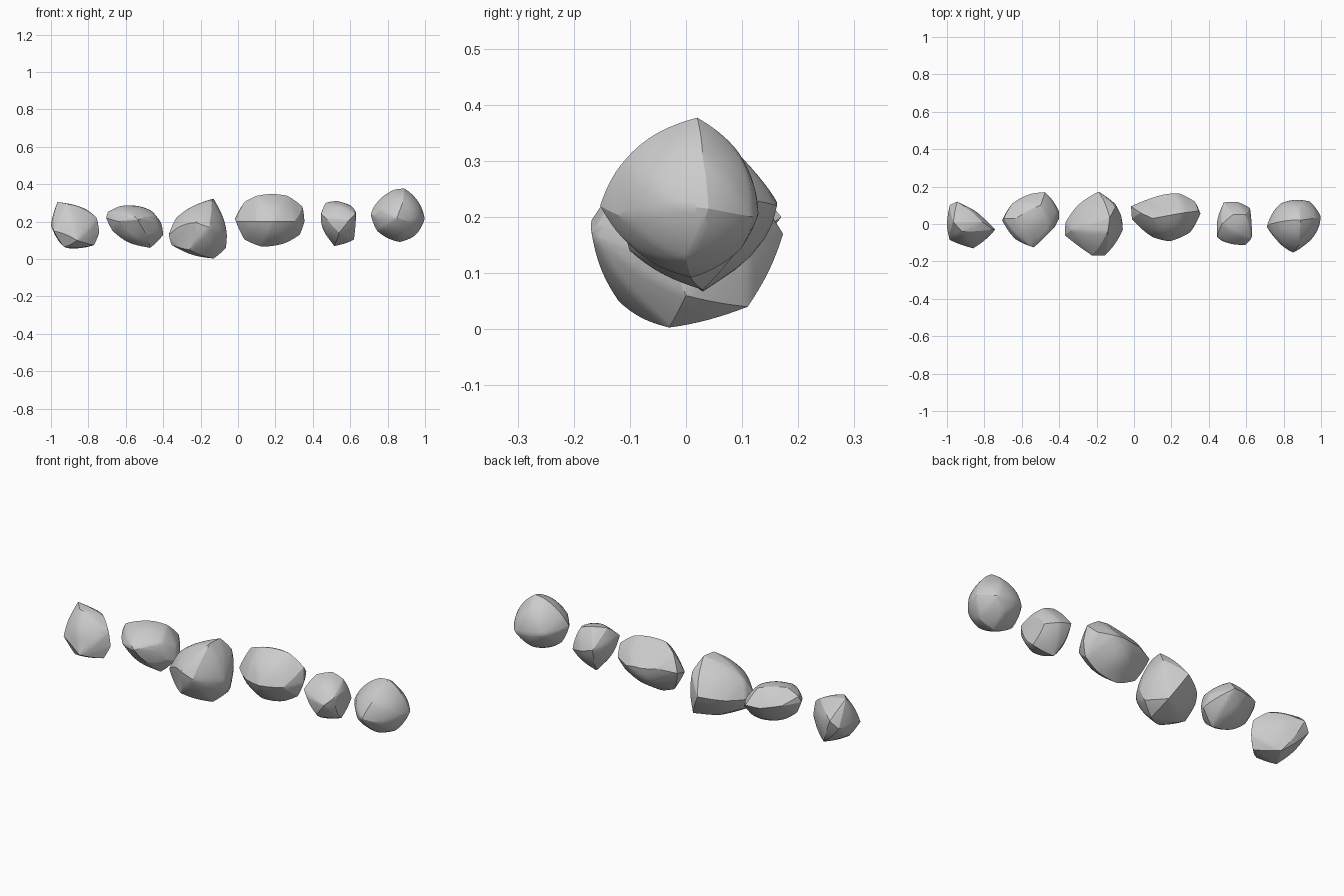
import bpy, bmesh
from mathutils import Vector


def rock(name, pts, bulge, facets=(), steps=8):
    """Convex stone: hull of corner points, faces swelled outward, then flat chips cut."""
    pts = [Vector(p) for p in pts]
    centre = sum(pts, Vector()) / len(pts)
    pts = [p - centre for p in pts]

    # rough hull
    hull = bmesh.new()
    for p in pts:
        hull.verts.new(p)
    bmesh.ops.convex_hull(hull, input=hull.verts[:])
    bmesh.ops.triangulate(hull, faces=hull.faces[:])

    # swell every hull triangle towards a sphere-like surface
    bm = bmesh.new()
    for f in hull.faces:
        a, b, c = [v.co for v in f.verts]
        for i in range(steps + 1):
            for j in range(steps + 1 - i):
                s, t = i / steps, j / steps
                u = 1 - s - t
                p = a * s + b * t + c * u
                r = a.length * s + b.length * t + c.length * u
                bm.verts.new(p * (1 + bulge * (r / p.length - 1)))
    hull.free()
    bmesh.ops.remove_doubles(bm, verts=bm.verts[:], dist=0.0005)
    bmesh.ops.convex_hull(bm, input=bm.verts[:])
    bmesh.ops.delete(bm, geom=[v for v in bm.verts if not v.link_faces], context='VERTS')

    # flat chipped facets, tangent to the hull
    for i, j, k in facets:
        n = (pts[j] - pts[i]).cross(pts[k] - pts[i]).normalized()
        if n.dot(pts[i]) < 0:
            n = -n
        d = max(n.dot(p) for p in pts)
        bmesh.ops.bisect_plane(bm, geom=bm.verts[:] + bm.edges[:] + bm.faces[:],
                               plane_co=n * d, plane_no=n, clear_outer=True)
        edges = [e for e in bm.edges if e.is_boundary]
        if edges:
            bmesh.ops.holes_fill(bm, edges=edges, sides=0)
    bmesh.ops.recalc_face_normals(bm, faces=bm.faces[:])

    mesh = bpy.data.meshes.new(name)
    bm.to_mesh(mesh)
    bm.free()
    ob = bpy.data.objects.new(name, mesh)
    ob.location = centre
    bpy.context.collection.objects.link(ob)
    bpy.ops.object.select_all(action='DESELECT')
    ob.select_set(True)
    bpy.context.view_layer.objects.active = ob
    bpy.ops.object.shade_smooth_by_angle(angle=0.42)


# far left: pointed chip
rock("pointed_stone", [
    (-.965, .01, .305), (-.81, .01, .265), (-1, -.01, .18), (-.985, -.085, .15),
    (-.742, -.03, .14), (-.77, -.05, .075), (-.86, -.13, .10), (-.93, -.07, .065),
    (-.945, .12, .22), (-.985, .10, .18), (-.86, .05, .06), (-.755, -.03, .22),
    (-.92, -.04, .297), (-.81, .035, .2)],
    0.3, [(3, 6, 7)])

# tilted flat lens
rock("flat_stone", [
    (-.705, .02, .22), (-.63, .03, .283), (-.50, .10, .273), (-.475, .17, .2),
    (-.555, .16, .2), (-.65, .11, .22), (-.41, .06, .19), (-.40, .03, .13),
    (-.47, .01, .06), (-.635, -.08, .2), (-.535, -.125, .21), (-.55, -.12, .225),
    (-.445, -.02, .235), (-.485, -.06, .12), (-.58, .03, .095),
    (-.695, .03, .253), (-.67, .01, .15), (-.402, .07, .14)],
    0.4, [(11, 12, 7)])

# large faceted stone
rock("large_stone", [
    (-.13, .035, .322), (-.19, .173, .17), (-.10, .09, .25), (-.06, -.03, .13),
    (-.065, 0, .06), (-.155, -.168, .17), (-.225, -.168, .195), (-.37, -.06, .13),
    (-.33, -.03, .22), (-.23, 0, .287), (-.13, -.03, .003), (-.26, -.12, .05),
    (-.355, -.05, .075), (-.12, .11, .04), (-.3, .1, .15), (-.14, -.04, .32),
    (-.365, .01, .14)],
    0.35, [(6, 7, 11), (10, 11, 13)])

# wide stone with sloped top
rock("wide_stone", [
    (-.015, .095, .22), (.035, .06, .305), (.10, .03, .338), (.265, .06, .338),
    (.345, .07, .28), (.355, .055, .2), (.33, .04, .13), (.25, .03, .085),
    (.125, .03, .067), (.035, .05, .105), (.245, .162, .22), (.085, .135, .235),
    (.30, -.045, .2), (.19, -.092, .2), (.10, -.07, .2), (-.01, .025, .2),
    (.325, .12, .23)],
    0.38, [(2, 3, 10)])

# small stone
rock("small_stone", [
    (.47, 0, .30), (.53, .05, .31), (.595, .05, .29), (.63, -.02, .25),
    (.625, -.08, .24), (.62, 0, .105), (.515, .03, .07), (.47, .04, .135),
    (.445, -.07, .24), (.48, .115, .22), (.55, .118, .2), (.62, .085, .18),
    (.595, -.112, .21), (.47, -.09, .22), (.54, -.10, .14)],
    0.4, [(3, 5, 11)])

# far right: round stone
rock("round_stone", [
    (.71, -.015, .24), (.73, 0, .285), (.835, .02, .37), (.89, .02, .377),
    (.965, .03, .305), (.998, .04, .215), (.945, 0, .125), (.865, .01, .092),
    (.745, 0, .15), (.785, .11, .22), (.94, .12, .2), (.99, -.01, .22),
    (.915, -.11, .2), (.85, -.153, .22), (.755, -.075, .22), (.88, -.11, .3),
    (.88, .09, .32), (.88, .095, .14), (.87, -.1, .15)],
    0.6)
